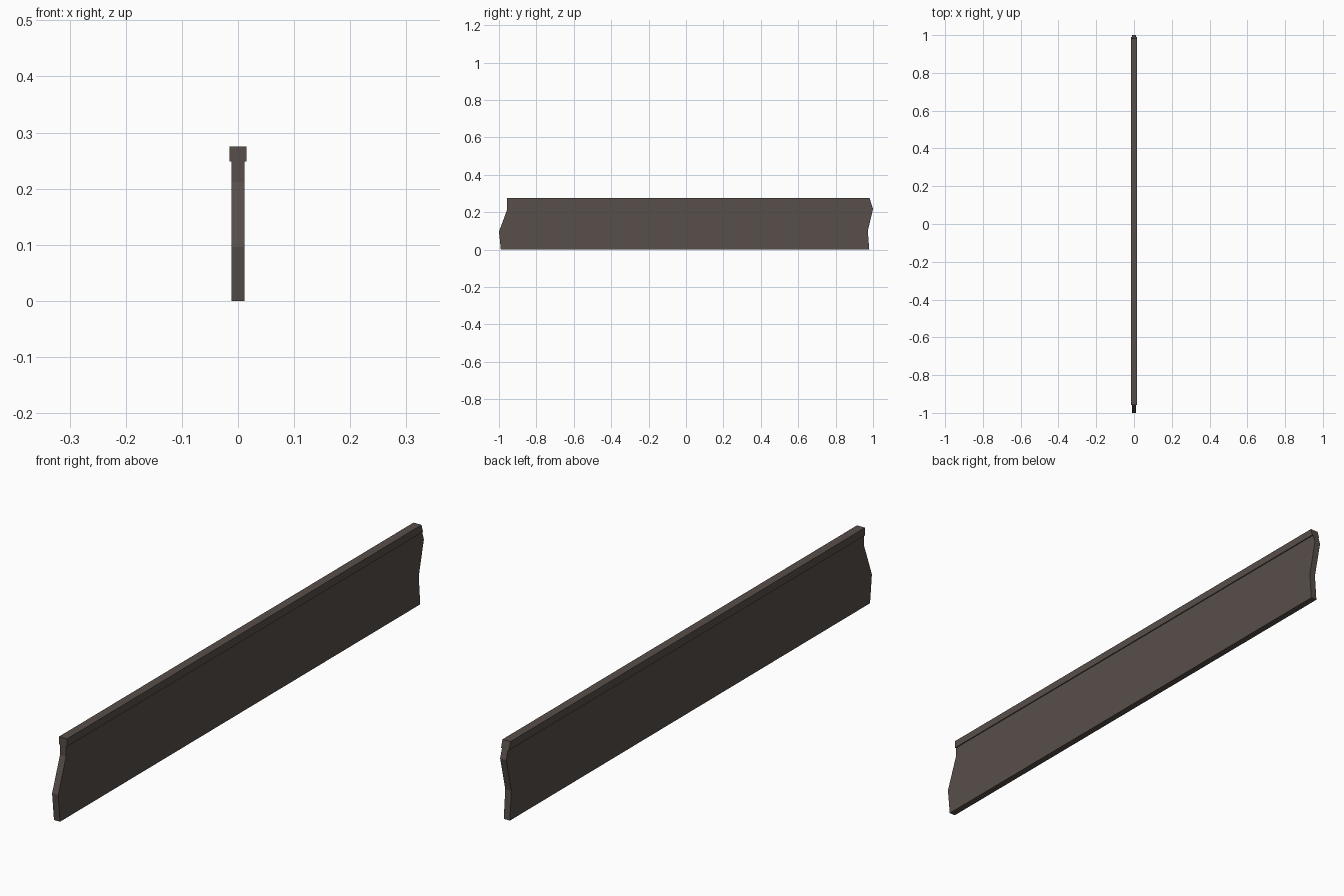
import bpy, bmesh

if "Cube" in bpy.data.objects:
    bpy.data.objects.remove(bpy.data.objects["Cube"])

wood = bpy.data.materials.new("dark grey brown")
wood.diffuse_color = (0.095, 0.077, 0.067, 1)
wood.use_nodes = True
wood.node_tree.nodes["Principled BSDF"].inputs["Base Color"].default_value = wood.diffuse_color


def prism(name, profile, half):
    """Extrude a (y, z) side profile across x from -half to +half."""
    bm = bmesh.new()
    face = bm.faces.new([bm.verts.new((-half, y, z)) for y, z in profile])
    ext = bmesh.ops.extrude_face_region(bm, geom=[face])
    moved = [v for v in ext["geom"] if isinstance(v, bmesh.types.BMVert)]
    bmesh.ops.translate(bm, verts=moved, vec=(2 * half, 0, 0))
    bmesh.ops.recalc_face_normals(bm, faces=bm.faces)
    mesh = bpy.data.meshes.new(name)
    bm.to_mesh(mesh)
    bm.free()
    mesh.materials.append(wood)
    obj = bpy.data.objects.new(name, mesh)
    bpy.context.collection.objects.link(obj)
    return obj


# Thin board with broken, kinked ends
prism("board", [(-0.99, 0), (0.98, 0), (0.972, 0.1), (1.0, 0.217),
                (0.99, 0.248), (-0.957, 0.248), (-0.957, 0.212), (-1.0, 0.096)], 0.0116)

# Slightly wider rail along the top edge
prism("top_rail", [(-0.957, 0.248), (0.99, 0.248), (0.982, 0.275), (-0.957, 0.275)], 0.0152)
